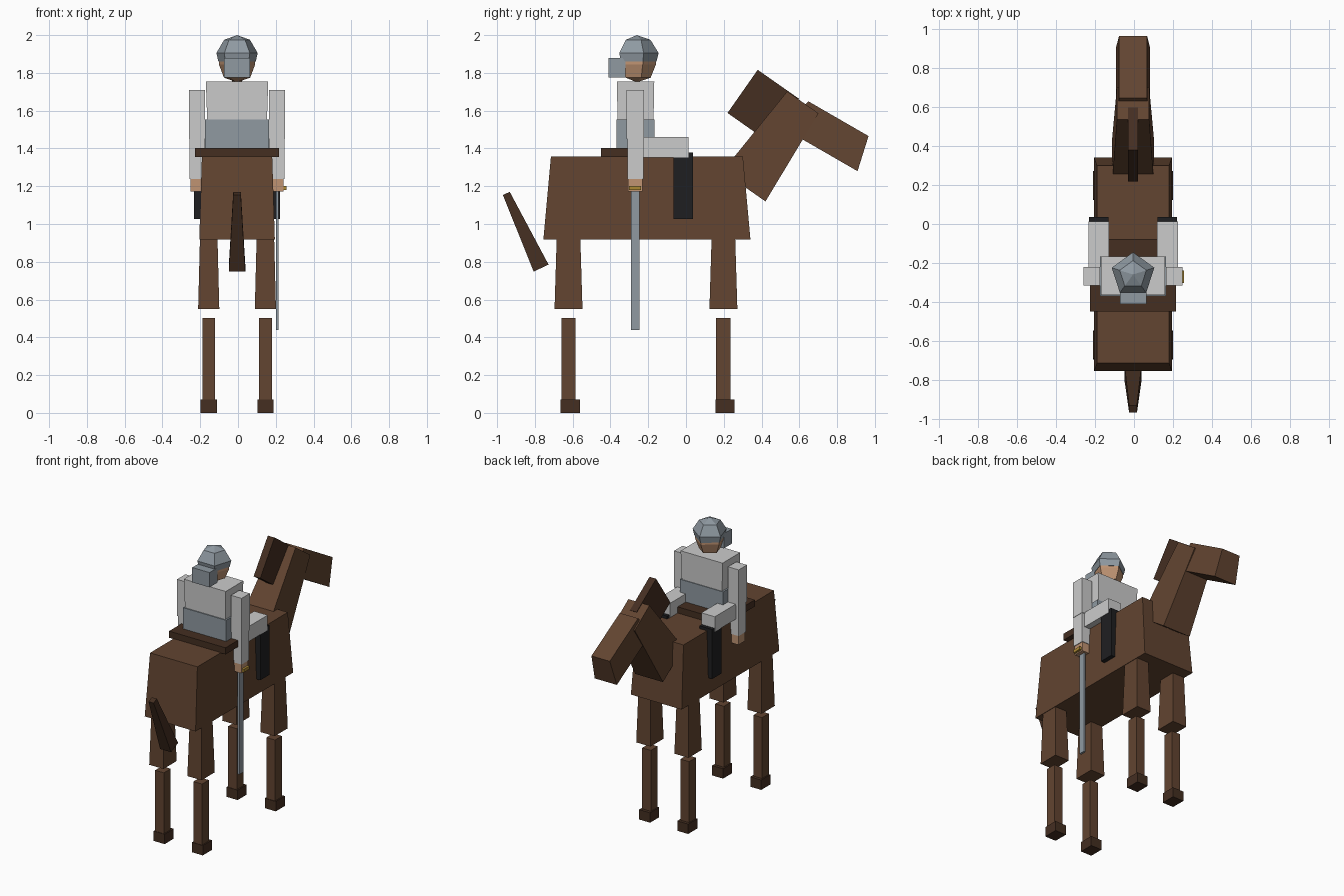
import bpy, bmesh
from math import radians, sin, cos, pi
from mathutils import Matrix

if "Cube" in bpy.data.objects:
    bpy.data.objects.remove(bpy.data.objects["Cube"])

CX = -0.005  # horse and rider centre line


def mat(name, rgb):
    m = bpy.data.materials.new(name)
    m.diffuse_color = [(c / 255) ** 2.2 for c in rgb] + [1]
    m.use_nodes = True
    m.node_tree.nodes["Principled BSDF"].inputs["Base Color"].default_value = m.diffuse_color
    return m


BROWN = mat("brown", (98, 70, 52))
DARK = mat("dark_brown", (70, 50, 38))
BLACK = mat("black", (36, 36, 38))
STEEL = mat("steel", (142, 152, 160))
SKIN = mat("skin", (190, 146, 114))
GOLD = mat("gold", (170, 135, 55))


def finish(name, bm, material, matrix):
    bmesh.ops.recalc_face_normals(bm, faces=bm.faces)
    me = bpy.data.meshes.new(name)
    bm.to_mesh(me)
    bm.free()
    ob = bpy.data.objects.new(name, me)
    bpy.context.collection.objects.link(ob)
    ob.matrix_world = matrix
    if material:
        me.materials.append(material)
    return ob


def taper(name, base, low, high, length, material=None, tilt=0):
    """Box from base centre, half sizes low -> high, tilted about x."""
    bm = bmesh.new()
    bmesh.ops.create_cube(bm, size=2)
    for v in bm.verts:
        hx, hy = high if v.co.z > 0 else low
        v.co = (v.co.x * hx, v.co.y * hy, length if v.co.z > 0 else 0)
    m = Matrix.Translation((base[0] + CX, base[1], base[2])) @ Matrix.Rotation(radians(tilt), 4, 'X')
    return finish(name, bm, material, m)


def box(name, x, y, z, material=None):
    half = ((x[1] - x[0]) / 2, (y[1] - y[0]) / 2)
    base = ((x[0] + x[1]) / 2, (y[0] + y[1]) / 2, z[0])
    return taper(name, base, half, half, z[1] - z[0], material)


def five_sided(name, y, profile, material):
    """Five-sided solid of rings (radius, z), a vertex pointing to +y."""
    bm = bmesh.new()
    rings = []
    for r, z in profile:
        if r == 0:
            rings.append([bm.verts.new((0, 0, z))] * 5)
        else:
            rings.append([bm.verts.new((r * sin(k * 2 * pi / 5), r * cos(k * 2 * pi / 5), z)) for k in range(5)])
    for a, b in zip(rings, rings[1:]):
        for k in range(5):
            n = (k + 1) % 5
            bm.faces.new(list(dict.fromkeys((a[k], a[n], b[n], b[k]))))
    for ring in (rings[0], rings[-1]):
        if ring[0] is not ring[1]:
            bm.faces.new(ring)
    return finish(name, bm, material, Matrix.Translation((CX, y, 0)))


# Horse trunk, neck, head, mane, tail
taper("horse_body", (0, -0.207, 0.918), (0.2, 0.548), (0.186, 0.508), 0.44, BROWN)
taper("horse_neck", (0, 0.307, 1.199), (0.109, 0.139), (0.083, 0.101), 0.543, BROWN, -35)
taper("horse_head", (0, 0.712, 1.393), (0.087, 0.2265), (0.072, 0.184), 0.19, BROWN, -30)
taper("mane", (0, 0.329, 1.511), (0.026, 0.1335), (0.026, 0.1335), 0.279, DARK, -35)
taper("tail", (0, -0.767, 0.7666), (0.0435, 0.0435), (0.02, 0.02), 0.436, DARK, 25)

# Legs
for end, y in (("front", 0.198), ("hind", -0.622)):
    for side, s in (("left", -1), ("right", 1)):
        x = s * 0.15
        tag = f"{end}_{side}"
        taper(f"upper_leg_{tag}", (x, y, 0.55), (0.056, 0.074), (0.046, 0.062), 0.39, BROWN)
        box(f"lower_leg_{tag}", (x - 0.034, x + 0.034), (y - 0.038, y + 0.038), (0.06, 0.503), BROWN)
        box(f"hoof_{tag}", (x - 0.043, x + 0.043), (y - 0.042, y + 0.06), (0, 0.07), DARK)

# Saddle and rider trunk
box("saddle", (-0.222, 0.222), (-0.45, -0.077), (1.355, 1.402), DARK)
taper("rider_torso", (0, -0.267, 1.39), (0.153, 0.092), (0.165, 0.099), 0.365)
box("waist_armour", (-0.17, 0.17), (-0.369, -0.167), (1.385, 1.552), STEEL)

# Rider head, helmet, visor
five_sided("rider_head", -0.26, [(0, 1.75), (0.073, 1.775), (0.101, 1.845), (0.101, 1.88)], SKIN)
five_sided("helmet", -0.26, [(0.104, 1.86), (0.115, 1.905), (0.072, 1.975), (0, 2.0)], STEEL)
box("visor", (-0.068, 0.068), (-0.41, -0.32), (1.775, 1.88), STEEL)

# Rider limbs
for side, s in (("left", -1), ("right", 1)):
    def limb(name, x, hx, y, z, m=None):
        box(f"{name}_{side}", (s * x - hx, s * x + hx), y, z, m)
    limb("upper_arm", 0.212, 0.042, (-0.315, -0.222), (1.45, 1.71))
    limb("forearm", 0.212, 0.039, (-0.311, -0.226), (1.237, 1.46))
    limb("hand", 0.212, 0.034, (-0.307, -0.23), (1.172, 1.25), SKIN)
    limb("thigh", 0.177, 0.053, (-0.25, 0.012), (1.353, 1.46))
    limb("boot", 0.177, 0.05, (-0.066, 0.037), (1.026, 1.378), BLACK)

# Sword in the right hand
box("sword_blade", (0.205, 0.22), (-0.291, -0.247), (0.44, 1.18), STEEL)
box("sword_guard", (0.162, 0.262), (-0.302, -0.238), (1.18, 1.202), GOLD)
